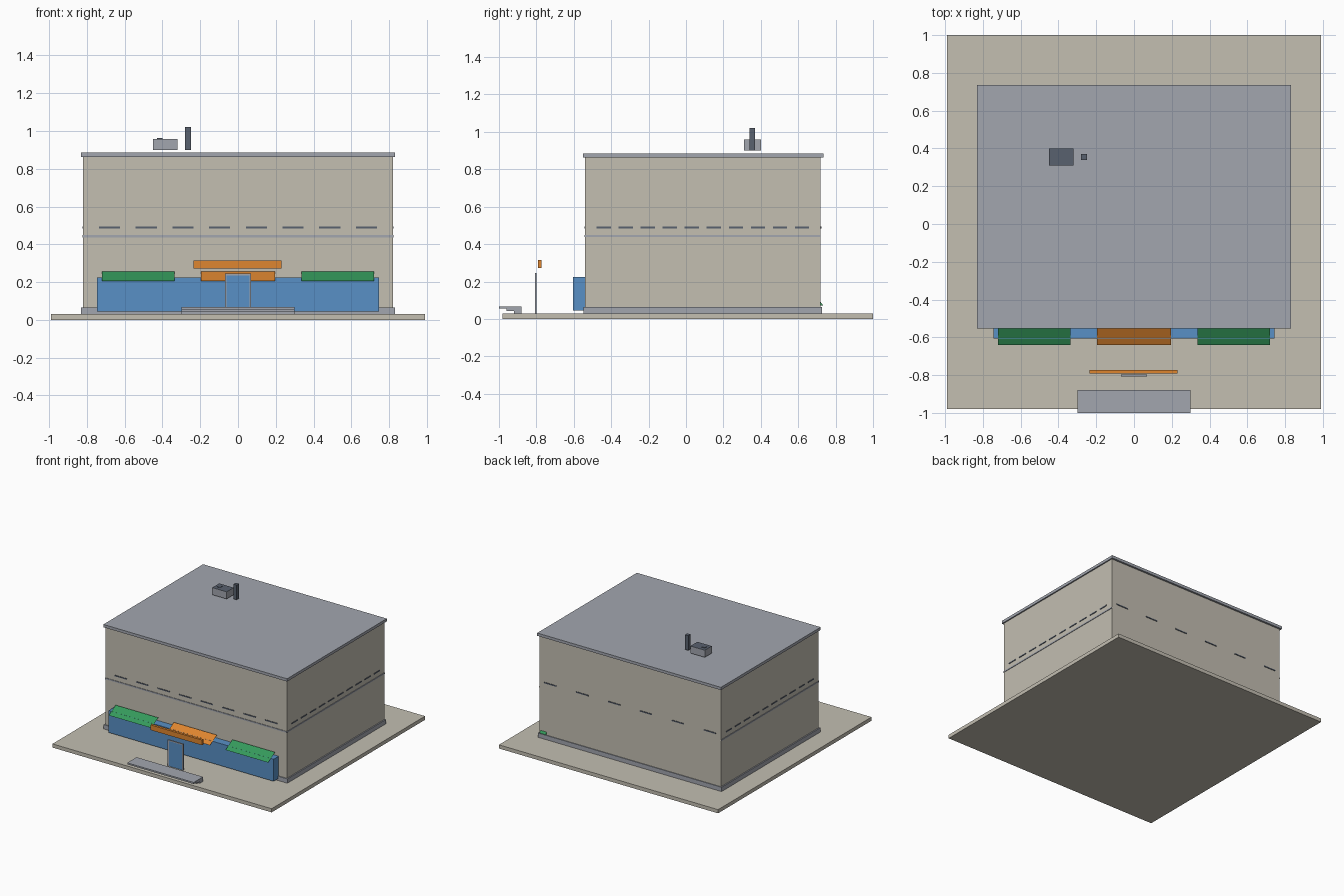
import bpy
import bmesh

if "Cube" in bpy.data.objects:
    bpy.data.objects.remove(bpy.data.objects["Cube"], do_unlink=True)


def material(name, srgb):
    color = [c ** 2.2 for c in srgb] + [1]
    m = bpy.data.materials.new(name)
    m.use_nodes = True
    m.diffuse_color = color
    m.node_tree.nodes["Principled BSDF"].inputs["Base Color"].default_value = color
    return m


concrete = material("warm concrete", (.76, .74, .69))
grey = material("light grey metal", (.63, .645, .68))
dark = material("dark grey", (.35, .38, .43))
blue = material("blue glass", (.35, .56, .77))
green = material("green", (.22, .60, .36))
orange = material("orange", (.87, .52, .20))


def finish(name, bm, *mats):
    mesh = bpy.data.meshes.new(name)
    bm.to_mesh(mesh)
    bm.free()
    for m in mats:
        mesh.materials.append(m)
    ob = bpy.data.objects.new(name, mesh)
    bpy.context.scene.collection.objects.link(ob)
    return ob


def box(name, mat, xs, ys, zs):
    bm = bmesh.new()
    bmesh.ops.create_cube(bm, size=1)
    for v in bm.verts:
        v.co = [r[0] if c < 0 else r[1] for c, r in zip(v.co, (xs, ys, zs))]
    return finish(name, bm, mat)


def awning(name, mat, x0, x1):
    # single sloping sheet, low at the front
    bm = bmesh.new()
    low, high = (-.64, .205), (-.55, .255)
    bm.faces.new([bm.verts.new(p) for p in
                  ((x0, *low), (x1, *low), (x1, *high), (x0, *high))])
    return finish(name, bm, mat)


def spread(first, last, count):
    return [first + (last - first) * i / (count - 1) for i in range(count)]


# Ground and building shell
W, FRONT, BACK = .82, -.54, .72
box("ground_slab", concrete, (-.99, .99), (-.98, 1), (0, .03))
box("building_walls", concrete, (-W, W), (FRONT, BACK), (.03, .865))
box("plinth", grey, (-.83, .83), (FRONT - .008, BACK + .006), (.03, .065))
box("roof", grey, (-.83, .83), (-.552, .735), (.862, .885))

# Trim band on the front and sides
box("front_band", grey, (-W, W), (FRONT - .004, FRONT), (.437, .448))
for side, s in (("left", 1), ("right", -1)):
    xs = sorted((s * W, s * (W + .004)))
    box(side + "_band", grey, xs, (FRONT, BACK), (.437, .448))
    # Slit windows along each side
    for y in spread(-.44, .62, 10):
        box(side + "_slit_window", dark, xs, (y - .038, y + .038), (.484, .493))

# Slit windows on front and back
for x in spread(-.68, .68, 8):
    box("front_slit_window", dark, (x - .056, x + .056),
        (FRONT - .004, FRONT), (.484, .493))
for x in spread(-.72, .72, 6):
    box("back_slit_window", dark, (x - .055, x + .055),
        (BACK, BACK + .004), (.484, .493))

# Storefront with awnings
box("storefront_glass", blue, (-.745, .745), (-.605, FRONT), (.045, .225))
awning("right_awning", green, -.72, -.335)
awning("centre_awning", orange, -.195, .195)
awning("left_awning", green, .335, .72)

# Entrance: sign, framed door and stacked steps
box("entrance_sign", orange, (-.235, .23), (-.792, -.772), (.273, .315))
box("door_glass", blue, (-.06, .06), (-.805, -.799), (.03, .237))
for s in (-1, 1):
    box("door_post", grey, sorted((s * .06, s * .07)), (-.808, -.798), (.03, .245))
box("door_lintel", grey, (-.07, .07), (-.808, -.798), (.236, .245))
for i in range(3):
    z = .03 + i * .0125
    box("entrance_step", grey, (-.3, .3), (-.92 - i * .04, -.88), (z, z + .0125))

# Small wedge at the back corner
bm = bmesh.new()
ends = [[bm.verts.new((x, y, z)) for y, z in
         ((BACK, .072), (BACK + .014, .072), (BACK, .09))] for x in (.755, .81)]
for end in ends:
    bm.faces.new(end)
for i in range(3):
    j = (i + 1) % 3
    bm.faces.new((ends[0][i], ends[0][j], ends[1][j], ends[1][i]))
bmesh.ops.recalc_face_normals(bm, faces=bm.faces)
finish("back_wedge", bm, green)

# Rooftop equipment
unit = box("roof_unit", grey, (-.45, -.32), (.31, .40), (.90, .958))
unit.data.materials.append(dark)
for face in unit.data.polygons:
    face.material_index = int(face.normal.z > .5)
box("roof_unit_vent", dark, (-.43, -.40), (.34, .37), (.957, .962))
box("chimney", dark, (-.28, -.25), (.34, .37), (.90, 1.02))
